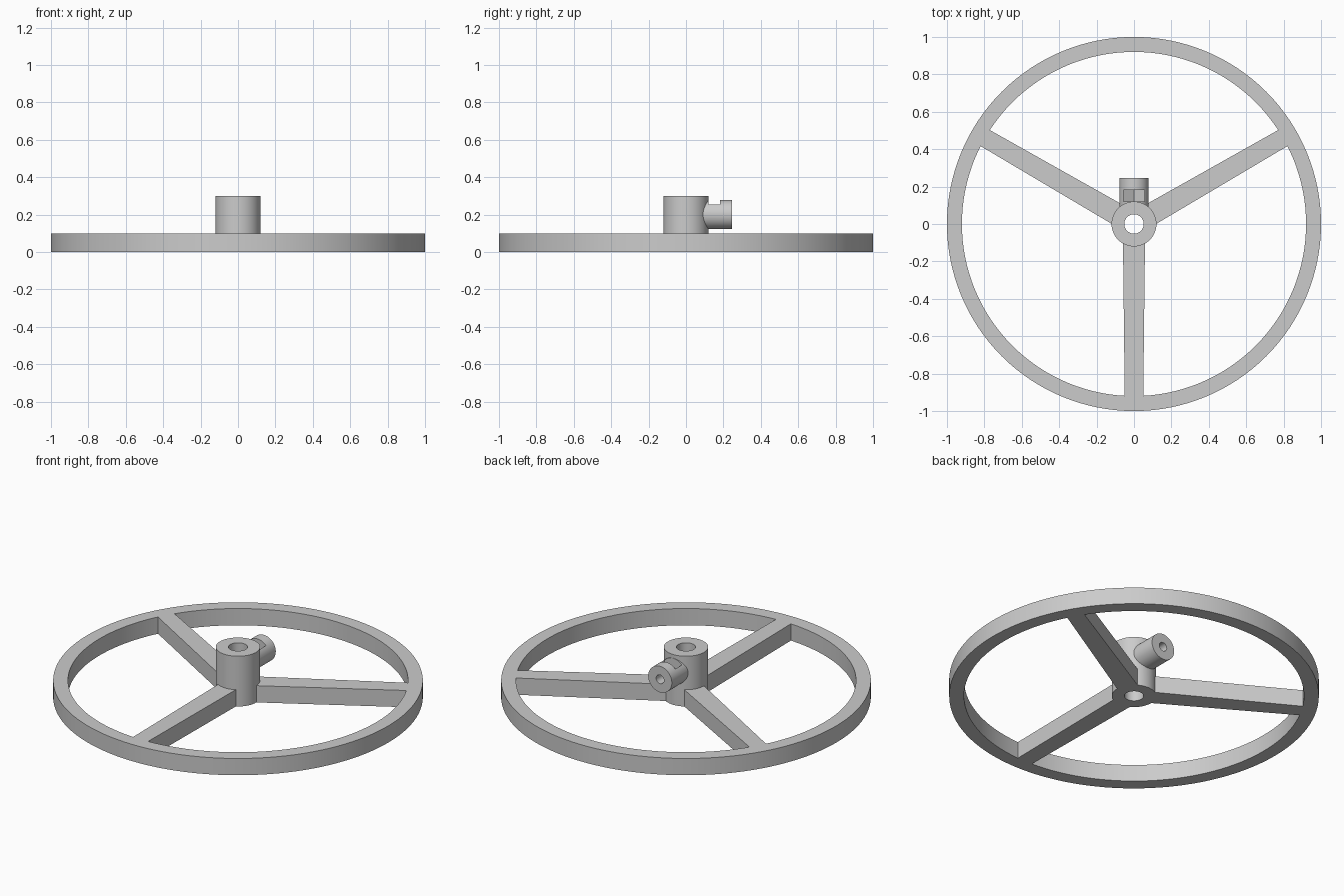
import bpy, math
from mathutils import Matrix

cube = bpy.data.objects.get("Cube")
if cube:
    bpy.data.objects.remove(cube, do_unlink=True)

grey = bpy.data.materials.new("plain grey")
grey.use_nodes = True
colour = (0.6, 0.6, 0.6, 1)
grey.diffuse_color = colour
grey.node_tree.nodes["Principled BSDF"].inputs["Base Color"].default_value = colour


def prism(name, outline, z0, z1):
    """Extrude a flat outline upward from z0 to z1."""
    n = len(outline)
    verts = [(x, y, z) for z in (z0, z1) for x, y in outline]
    faces = [tuple(reversed(range(n))), tuple(range(n, 2 * n))]
    faces += [(i, (i + 1) % n, n + (i + 1) % n, n + i) for i in range(n)]
    mesh = bpy.data.meshes.new(name)
    mesh.from_pydata(verts, [], faces)
    mesh.materials.append(grey)
    obj = bpy.data.objects.new(name, mesh)
    bpy.context.collection.objects.link(obj)
    return obj


def circle(radius, n=64):
    return [(radius * math.cos(math.tau * i / n), radius * math.sin(math.tau * i / n))
            for i in range(n)]


def aim_back(obj, z):
    """Turn an upright prism so that it runs along +y at height z."""
    obj.data.transform(Matrix.Translation((0, 0, z)) @ Matrix.Rotation(-math.pi / 2, 4, "X"))
    return obj


def combine(target, other, operation):
    mod = target.modifiers.new(operation.lower(), "BOOLEAN")
    mod.object, mod.operation, mod.solver = other, operation, "EXACT"
    bpy.context.view_layer.objects.active = target
    bpy.ops.object.modifier_apply(modifier=mod.name)
    bpy.data.objects.remove(other, do_unlink=True)


HEIGHT, HUB_TOP, SCREW_Z = 0.1, 0.3, 0.2

# Rim
wheel = prism("handwheel", circle(1, 128), 0, HEIGHT)
combine(wheel, prism("rim_opening", circle(0.92, 128), -0.1, 0.2), "DIFFERENCE")

# Hub with three tapered spokes
hub = prism("hub", circle(0.12), 0, HUB_TOP)
for i in range(3):
    spoke = prism("spoke", [(0, -0.06), (0.96, -0.049), (0.96, 0.049), (0, 0.06)], 0, HEIGHT)
    spoke.data.transform(Matrix.Rotation(math.radians(30 + 120 * i), 4, "Z"))
    combine(hub, spoke, "UNION")
combine(wheel, hub, "UNION")

# Clamp screw boss
combine(wheel, aim_back(prism("screw_boss", circle(0.078), 0.06, 0.245), SCREW_Z), "UNION")

# Shaft bore and screw hole
combine(wheel, prism("shaft_bore", circle(0.052), -0.1, 0.4), "DIFFERENCE")
combine(wheel, aim_back(prism("screw_hole", circle(0.026, 32), 0, 0.3), SCREW_Z), "DIFFERENCE")

# Nut slot: open at the top, pointed at the bottom like a hexagon
half = 0.057
slot = [(-half, -0.2), (half, -0.2), (half, half * 0.577), (0, half * 1.155), (-half, half * 0.577)]
combine(wheel, aim_back(prism("nut_slot", slot, 0.121, 0.183), SCREW_Z), "DIFFERENCE")

bpy.ops.object.select_all(action="DESELECT")
wheel.select_set(True)
bpy.context.view_layer.objects.active = wheel
bpy.ops.object.shade_smooth_by_angle(angle=math.radians(30))
